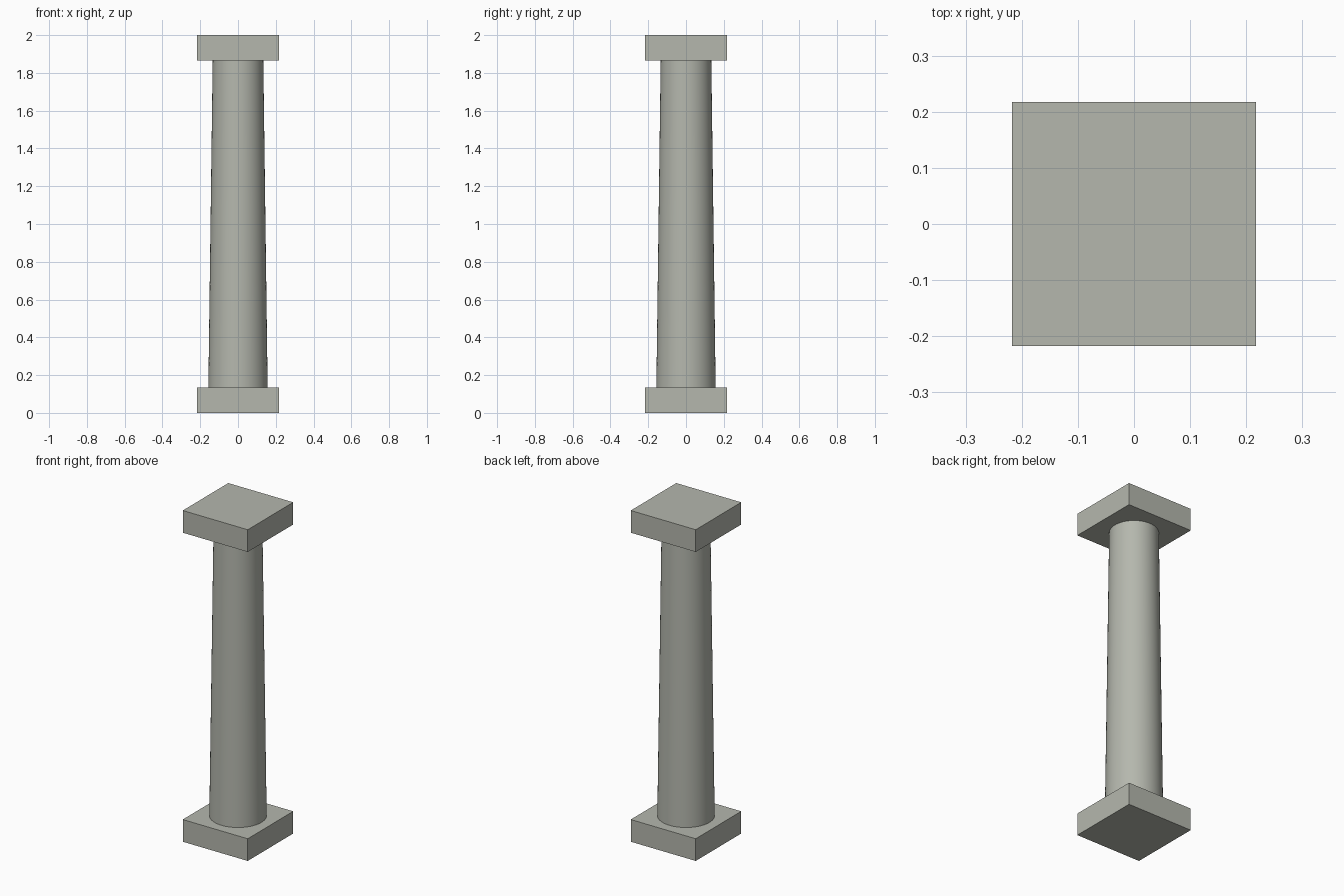
import bpy
import math

if "Cube" in bpy.data.objects:
    bpy.data.objects.remove(bpy.data.objects["Cube"])

HEIGHT = 2.0
BLOCK_W = 0.434
BLOCK_H = 0.134

# Weathered grey-green stone
stone = bpy.data.materials.new("stone")
stone.diffuse_color = (0.46, 0.475, 0.42, 1)
stone.use_nodes = True
stone.node_tree.nodes["Principled BSDF"].inputs["Base Color"].default_value = stone.diffuse_color


def block(name, z):
    """Square slab centred on the column axis."""
    bpy.ops.mesh.primitive_cube_add(size=1, location=(0, 0, z))
    ob = bpy.context.object
    ob.name = name
    ob.scale = (BLOCK_W, BLOCK_W, BLOCK_H)
    bpy.ops.object.transform_apply(location=False, rotation=False, scale=True)
    ob.data.materials.append(stone)


# Square slabs at foot and head
block("base_plinth", BLOCK_H / 2)
block("top_slab", HEIGHT - BLOCK_H / 2)

# Tapered round shaft between the slabs
bpy.ops.mesh.primitive_cone_add(
    vertices=64, radius1=0.157, radius2=0.134,
    depth=HEIGHT - 2 * BLOCK_H, location=(0, 0, HEIGHT / 2))
shaft = bpy.context.object
shaft.name = "column_shaft"
shaft.data.materials.append(stone)
bpy.ops.object.shade_smooth_by_angle(angle=math.radians(30))
